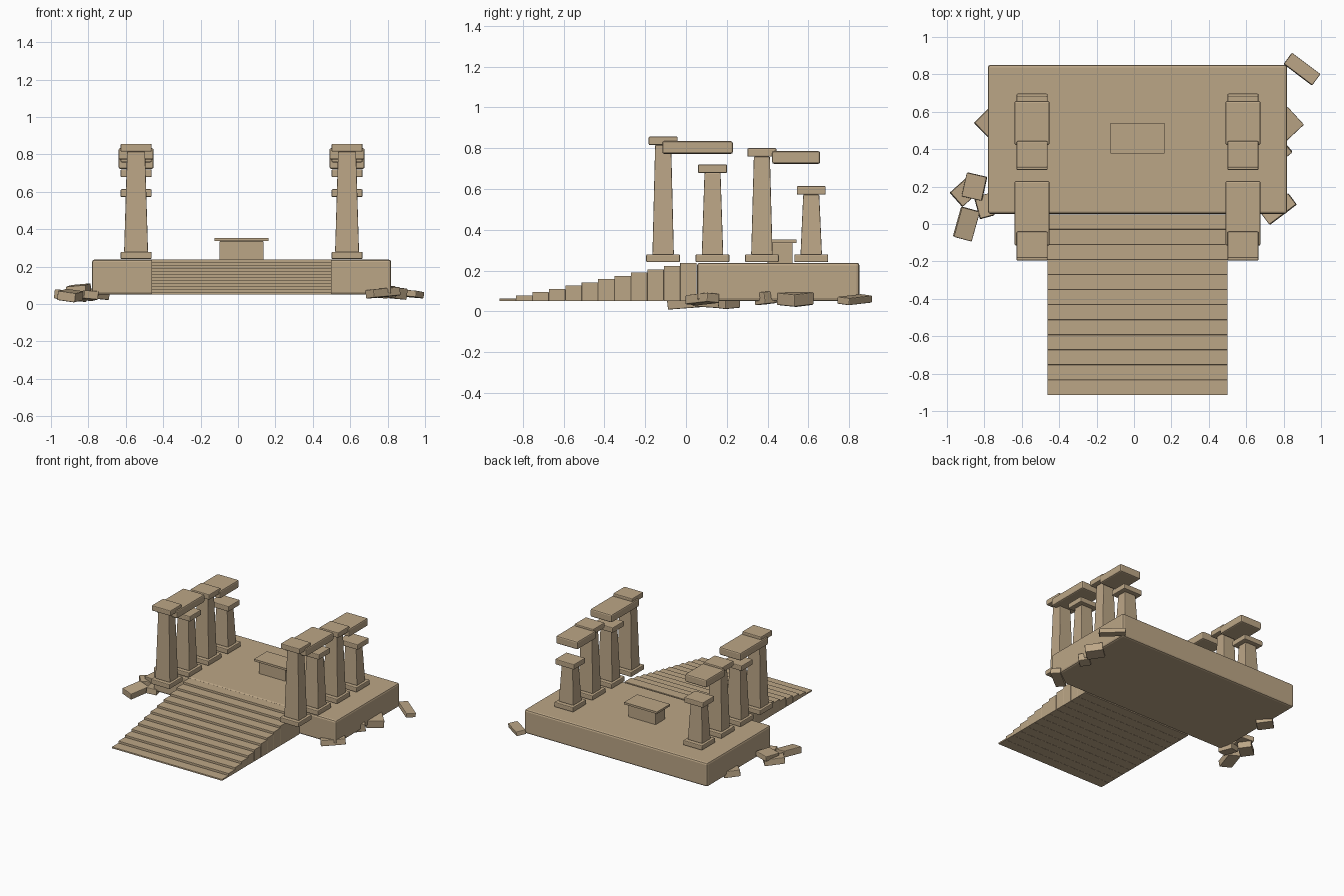
import bpy, bmesh
from math import radians

cube = bpy.data.objects.get("Cube")
if cube:
    bpy.data.objects.remove(cube, do_unlink=True)

sandstone = bpy.data.materials.new("sandstone")
sandstone.use_nodes = True
colour = (0.50, 0.38, 0.24, 1)
sandstone.diffuse_color = colour
bsdf = sandstone.node_tree.nodes["Principled BSDF"]
bsdf.inputs["Base Color"].default_value = colour
bsdf.inputs["Roughness"].default_value = 0.9


def block(name, centre, size, bevel=0.006, taper=1.0, turn=(0, 0, 0)):
    """Stone block; taper scales its top face, turn is in degrees."""
    bm = bmesh.new()
    bmesh.ops.create_cube(bm, size=1)
    for v in bm.verts:
        k = taper if v.co.z > 0 else 1
        v.co = (v.co.x * size[0] * k, v.co.y * size[1] * k, v.co.z * size[2])
    if bevel:
        bmesh.ops.bevel(bm, geom=bm.edges[:], offset=bevel, segments=2,
                        profile=0.5, affect='EDGES')
    mesh = bpy.data.meshes.new(name)
    bm.to_mesh(mesh)
    bm.free()
    mesh.materials.append(sandstone)
    obj = bpy.data.objects.new(name, mesh)
    obj.location = centre
    obj.rotation_euler = [radians(a) for a in turn]
    bpy.context.collection.objects.link(obj)
    return obj


def span(name, x, y, z, **options):
    """Block given by its extents along each axis."""
    axes = (x, y, z)
    return block(name, [(a + b) / 2 for a, b in axes], [b - a for a, b in axes], **options)


MID = 0.019   # centre line of the building
FLOOR = 0.05  # underside of platform and stairs
TOP = 0.238

# Platform
span("platform", (MID - 0.80, MID + 0.80), (0.054, 0.851), (FLOOR, TOP), bevel=0.014)

# Staircase
STEPS, DEPTH = 12, 0.0805
for i in range(STEPS):
    y = -0.914 + i * DEPTH
    span(f"step_{i + 1}", (MID - 0.482, MID + 0.482), (y, y + DEPTH),
         (FLOOR, 0.062 + i * 0.016), bevel=0.002)

# Two rows of columns with lintels
column_tops = (0.857, 0.72, 0.80, 0.614)
lintels = ((-0.116, 0.23, 0.772), (0.422, 0.658, 0.723))
for side, sign in (("left", 1), ("right", -1)):
    x = MID + sign * 0.564
    for i, top in enumerate(column_tops):
        y = -0.112 + i * 0.242
        tag = f"{side}_{i + 1}"
        block(f"column_base_{tag}", (x, y, 0.26), (0.166, 0.166, 0.038))
        height = top - 0.042 - 0.278
        block(f"column_shaft_{tag}", (x, y, 0.278 + height / 2),
              (0.128, 0.105, height), taper=0.75, bevel=0.004)
        block(f"column_cap_{tag}", (x, y, top - 0.021), (0.166, 0.142, 0.042))
    for i, (front, back, z) in enumerate(lintels):
        span(f"lintel_{side}_{i + 1}", (x - 0.094, x + 0.094), (front, back),
             (z, z + 0.062), bevel=0.01)

# Altar
span("altar_body", (-0.10, 0.137), (0.40, 0.523), (TOP - 0.003, 0.336), bevel=0.003)
span("altar_slab", (-0.125, 0.163), (0.378, 0.541), (0.336, 0.352), bevel=0)

# Fallen stones: centre, size, turn
rubble = (
    ((0.898, 0.828, 0.057), (0.19, 0.074, 0.035), (-6, 4, -37)),
    ((0.815, 0.535, 0.062), (0.13, 0.13, 0.06), (5, 4, 43)),
    ((0.79, 0.39, 0.065), (0.08, 0.08, 0.06), (4, -5, 40)),
    ((0.775, 0.08, 0.06), (0.18, 0.075, 0.045), (-5, -4, 37)),
    ((-0.77, 0.54, 0.055), (0.12, 0.12, 0.05), (5, 4, 45)),
    ((-0.895, 0.18, 0.045), (0.15, 0.10, 0.05), (4, 5, 42)),
    ((-0.853, 0.20, 0.082), (0.11, 0.13, 0.04), (4, -5, -13)),
    ((-0.896, 0.0, 0.045), (0.10, 0.165, 0.05), (4, 8, -15)),
    ((-0.80, 0.095, 0.045), (0.08, 0.12, 0.045), (-4, 5, 15)),
)
for i, (centre, size, turn) in enumerate(rubble):
    block(f"fallen_stone_{i + 1}", centre, size, turn=turn, bevel=0.005)
